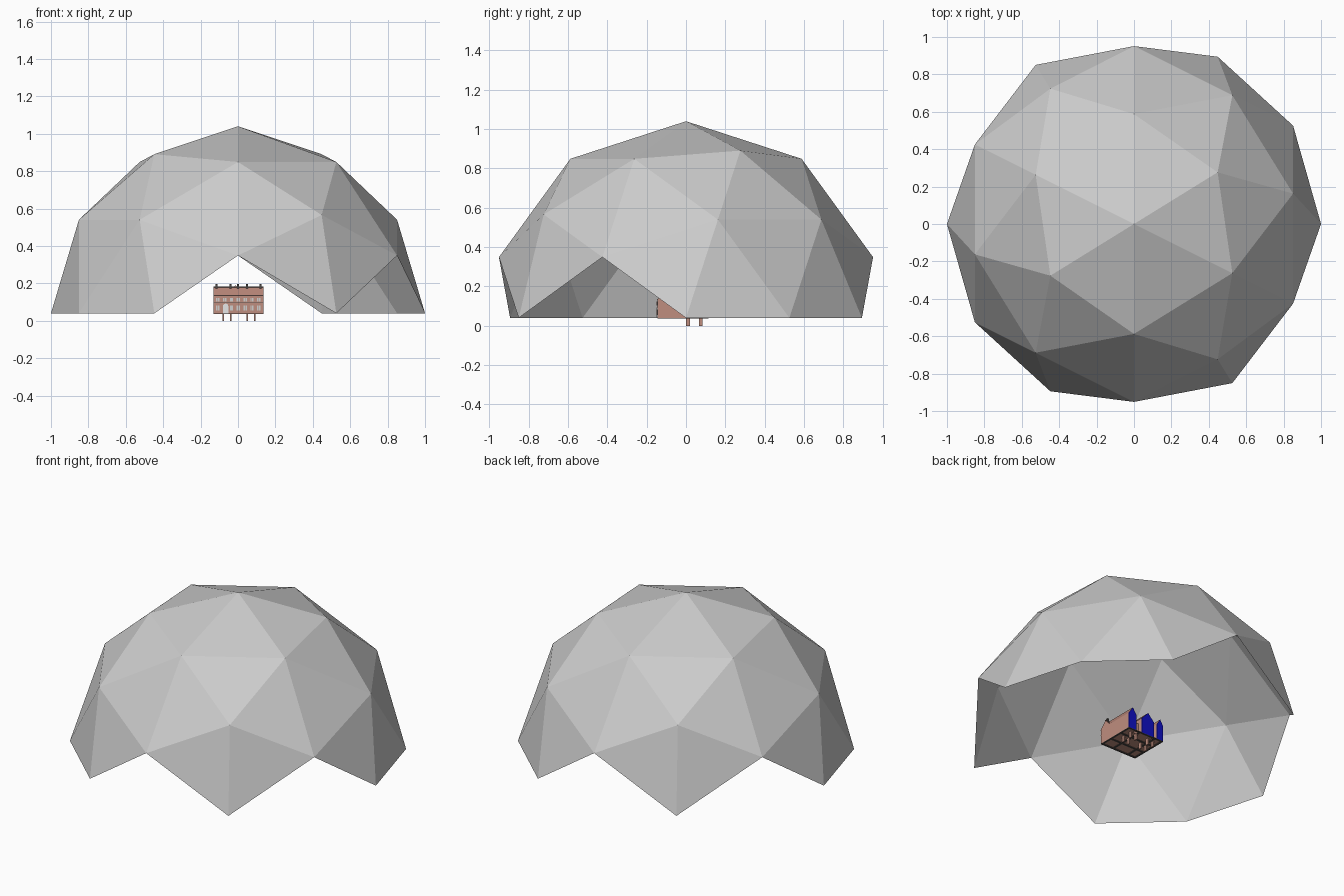
import bpy, bmesh, math
from mathutils import Matrix

if "Cube" in bpy.data.objects:
    bpy.data.objects.remove(bpy.data.objects["Cube"])

def mat(name, col):
    m = bpy.data.materials.new(name)
    m.diffuse_color = (*col, 1)
    m.use_nodes = True
    m.node_tree.nodes["Principled BSDF"].inputs["Base Color"].default_value = m.diffuse_color
    return m

GREY = mat("dome_grey", (0.6, 0.6, 0.6))
BRICK = mat("brick_pink", (0.52, 0.27, 0.21))
ROOF = mat("roof_brick", (0.46, 0.23, 0.18))
BLUE = mat("gable_blue", (0.005, 0.005, 0.55))
PALE = mat("pale_window", (0.62, 0.62, 0.62))
WHITE = mat("white_door", (0.9, 0.9, 0.9))
DARK = mat("dark_stone", (0.08, 0.07, 0.065))

def finish(name, bm, mats):
    bmesh.ops.recalc_face_normals(bm, faces=bm.faces)
    me = bpy.data.meshes.new(name)
    bm.to_mesh(me)
    bm.free()
    for m in mats:
        me.materials.append(m)
    ob = bpy.data.objects.new(name, me)
    bpy.context.collection.objects.link(ob)
    return ob

def boxes(name, spans, m):
    """One object made of boxes given as (x0, x1, y0, y1, z0, z1)."""
    bm = bmesh.new()
    for x0, x1, y0, y1, z0, z1 in spans:
        M = Matrix.Translation(((x0 + x1) / 2, (y0 + y1) / 2, (z0 + z1) / 2)) \
            @ Matrix.Diagonal((x1 - x0, y1 - y0, z1 - z0, 1))
        bmesh.ops.create_cube(bm, size=1, matrix=M)
    return finish(name, bm, [m])

def prism(bm, profile, place, a, b):
    """Extrude a 2D profile from a to b; place(u, v, t) gives the 3D point."""
    ends = [[bm.verts.new(place(u, v, t)) for u, v in profile] for t in (a, b)]
    bm.faces.new(ends[0])
    bm.faces.new(ends[1])
    n = len(profile)
    for i in range(n):
        j = (i + 1) % n
        bm.faces.new((ends[0][i], ends[0][j], ends[1][j], ends[1][i]))

def gable(lo, hi, base, eave, peak):
    return [(lo, base), (hi, base), (hi, eave), ((lo + hi) / 2, peak), (lo, eave)]

def paint_roof(bm):
    # sloping faces become roof
    bm.normal_update()
    for f in bm.faces:
        if 0.2 < abs(f.normal.z) < 0.95:
            f.material_index = 1

along_x = lambda u, v, t: (t, u, v)
along_y = lambda u, v, t: (u, t, v)

# Geodesic dome: icosphere tipped on its side, only whole faces above the base
BASE = 0.04
bm = bmesh.new()
bmesh.ops.create_icosphere(bm, subdivisions=2, radius=1)
for v in bm.verts:
    x, y, z = v.co
    v.co = (z, x, y)
low = [f for f in bm.faces if min(v.co.z for v in f.verts) < -0.01]
bmesh.ops.delete(bm, geom=low, context='FACES')
bmesh.ops.translate(bm, verts=bm.verts, vec=(0, 0, BASE))
dome = finish("geodesic_dome", bm, [GREY])

# House: front range with its ridge along x
X0, X1, Y0, Y1 = -0.13, 0.135, -0.145, 0.115
bm = bmesh.new()
prism(bm, gable(Y0, -0.06, BASE, 0.135, 0.182), along_x, X0, X1)
paint_roof(bm)
finish("house_front_range", bm, [BRICK, ROOF])

# Three rear wings, each closed by a blue gable
wings = [(0.076, 0.134, 0.185), (-0.06, 0.034, 0.19), (-0.13, -0.083, 0.18)]
bm = bmesh.new()
bp = bmesh.new()
for a, b, peak in wings:
    shape = gable(a, b, BASE, 0.14, peak)
    prism(bm, shape, along_y, -0.1, Y1 - 0.004)
    prism(bp, shape, along_y, Y1 - 0.004, Y1)
paint_roof(bm)
finish("house_rear_wings", bm, [BRICK, ROOF])
finish("blue_rear_gables", bp, [BLUE])

# Lower wall joining the wings
boxes("rear_link_wall", [(X0 + .01, X1 - .01, -0.08, 0.08, BASE, 0.115)], BRICK)

# Dark floor frame under the house
boxes("floor_frame",
      [(X0, X1, y - .006, y + .006, BASE - .004, BASE) for y in (Y0 + .006, -0.06, 0.03, Y1 - .006)] +
      [(x - .006, x + .006, Y0, Y1, BASE - .004, BASE) for x in (X0 + .006, -0.07, 0.045, X1 - .006)],
      DARK)

# Posts reaching the ground
boxes("ground_posts", [(x - .004, x + .004, y - .01, y + .01, 0, BASE)
                       for x in (-0.08, -0.04, 0.05, 0.09) for y in (0.01, 0.075)], BRICK)

# Facade: string courses, windows, arched door
boxes("string_courses", [(X0, X1, Y0 - .003, Y0, z, z + .003) for z in (0.094, 0.133)], DARK)
boxes("ridge_cap", [(X0, X1, -0.105, -0.1, 0.178, 0.183)], DARK)
win = []
for i in range(7):
    x = -0.108 + i * 0.0365
    win.append((x - .009, x + .009, Y0 - .003, Y0, 0.102, 0.123))
    if abs(x + 0.066) > 0.02:
        win.append((x - .009, x + .009, Y0 - .003, Y0, 0.055, 0.083))
boxes("window_panes", win, PALE)
boxes("window_bars", [((w[0] + w[1]) / 2 - .001, (w[0] + w[1]) / 2 + .001,
                       Y0 - .004, Y0, w[4], w[5]) for w in win], BRICK)
bm = bmesh.new()
arch = [(-0.08, BASE), (-0.052, BASE)] + [
    (-0.066 + .014 * math.cos(k * math.pi / 8), 0.078 + .014 * math.sin(k * math.pi / 8))
    for k in range(9)]
prism(bm, arch, along_y, Y0 - .004, Y0)
finish("arched_door", bm, [WHITE])

# Chimneys along the ridge
boxes("chimneys", [(x - .005, x + .005, -0.11, -0.095, 0.165, 0.197)
                   for x in (-0.115, -0.04, 0.0, 0.048, 0.12)], DARK)
